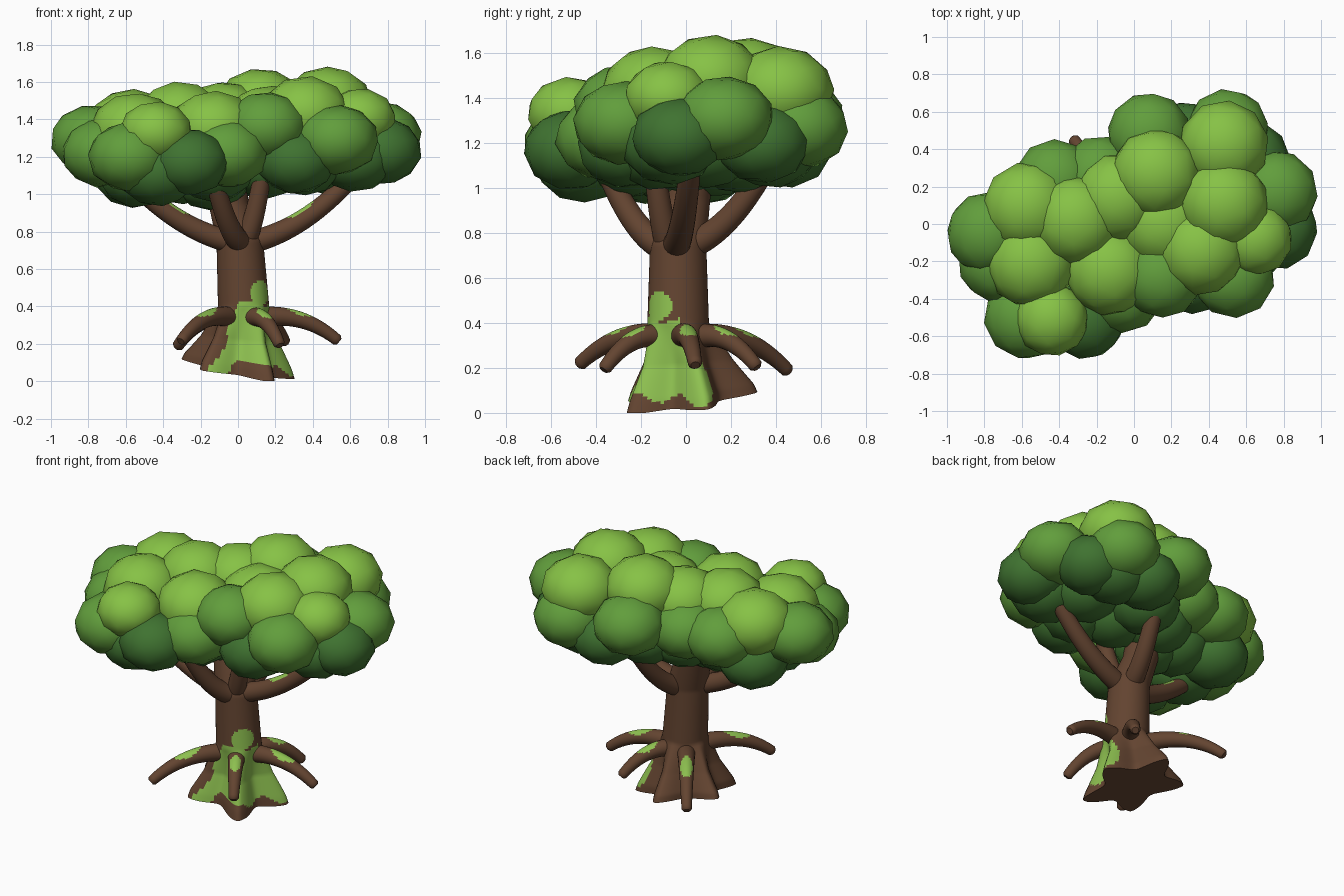
import bpy, bmesh, random
from math import sin, cos, pi, radians
from mathutils import Vector, Matrix

if "Cube" in bpy.data.objects:
    bpy.data.objects.remove(bpy.data.objects["Cube"])

random.seed(4)


def material(name, rgb):
    m = bpy.data.materials.new(name)
    m.diffuse_color = (*rgb, 1)
    m.use_nodes = True
    m.node_tree.nodes["Principled BSDF"].inputs["Base Color"].default_value = m.diffuse_color
    return m


BARK = material("bark", (0.125, 0.058, 0.03))
MOSS = material("moss", (0.27, 0.53, 0.08))
LIGHT = material("leaf_light", (0.24, 0.54, 0.06))
MID = material("leaf_mid", (0.12, 0.34, 0.045))
DARK = material("leaf_dark", (0.05, 0.17, 0.03))


def finish(bm, name, mats):
    bmesh.ops.recalc_face_normals(bm, faces=bm.faces)
    me = bpy.data.meshes.new(name)
    bm.to_mesh(me)
    bm.free()
    for m in mats:
        me.materials.append(m)
    ob = bpy.data.objects.new(name, me)
    bpy.context.collection.objects.link(ob)
    return ob


def skin(rings, name, mossy):
    """Bridge rings of points into a capped tube; mossy(face) picks the moss material."""
    bm = bmesh.new()
    vs = [[bm.verts.new(p) for p in ring] for ring in rings]
    n = len(vs[0])
    for a, b in zip(vs, vs[1:]):
        for i in range(n):
            j = (i + 1) % n
            bm.faces.new((a[i], a[j], b[j], b[i])).smooth = True
    bm.faces.new(vs[0][::-1])
    bm.faces.new(vs[-1])
    bmesh.ops.recalc_face_normals(bm, faces=bm.faces)
    bm.normal_update()
    for f in bm.faces:
        f.material_index = int(mossy(f))
    return finish(bm, name, (BARK, MOSS))


def lookup(table, t):
    """Linear interpolation in rows of (key, values...)."""
    for a, b in zip(table, table[1:]):
        if t <= b[0]:
            k = (t - a[0]) / (b[0] - a[0])
            return [p + (q - p) * k for p, q in zip(a[1:], b[1:])]
    return list(table[-1][1:])


# Trunk profile: z, centre x, centre y, radius
TRUNK = [(0, 0, 0, 0.255), (0.05, 0, 0, 0.245), (0.2, 0.01, -0.01, 0.182),
         (0.4, 0.03, -0.035, 0.137), (0.75, 0.01, -0.035, 0.125),
         (0.95, -0.05, 0, 0.108), (1.15, -0.07, 0.02, 0.1)]
rings = []
for k in range(82):
    z = 1.15 * k / 81
    cx, cy, r = lookup(TRUNK, z)
    fade = max(0, 1 - z / 0.4)           # flared five-lobed foot, tilted underside
    ring = []
    for i in range(100):
        a = 2 * pi * i / 100
        lobe = 1 - 2 * abs(sin(2.5 * (a + radians(55)))) ** 1.3
        rr = r + 0.065 * fade ** 0.8 * lobe
        x, y = cx + rr * cos(a), cy + rr * sin(a)
        tilt = max(0, 0.055 - 0.17 * x + 0.12 * y)
        ring.append((x, y, z + tilt * fade))
    rings.append(ring)


def trunk_moss(f):
    c = f.calc_center_median()
    d = Vector((c.x - 0.02, c.y + 0.03)).normalized()
    side = d.x * 0.68 - d.y * 0.73
    wob = 0.05 * sin(17 * c.z + 9 * c.x) + 0.04 * sin(31 * c.y + 11 * c.x)
    low = side > 0.08 + 1.1 * c.z + 1.5 * wob and 0.05 + wob * 0.8 < c.z < 0.4 + wob * 0.3
    patch = (c - Vector((0.13, -0.12, 0.48))).length < 0.068 + wob * 0.15
    return low or patch


skin(rings, "trunk", trunk_moss)


def limb(name, p0, p1, p2, r0, r1, moss, sides=24, steps=32):
    """Tapered tube along a quadratic curve, with an oval of moss on top around moss (0..1)."""
    rings, mids = [], []
    for k in range(steps + 1):
        t = k / steps
        c = p0 * (1 - t) ** 2 + p1 * 2 * t * (1 - t) + p2 * t * t
        d = ((p1 - p0) * (1 - t) + (p2 - p1) * t).normalized()
        s = d.cross(Vector((0, 0, 1))).normalized()
        u = s.cross(d)
        r = r0 + (r1 - r0) * t
        rings.append([c + (s * cos(a) + u * sin(a)) * r
                      for a in (2 * pi * i / sides for i in range(sides))])
        mids.append(c)
    # rounded-off tip
    rings.append([p2 + d * r1 * 0.4 + (p - p2) * 0.65 for p in rings[-1]])

    def top(f):
        c = f.calc_center_median()
        t = min(range(len(mids)), key=lambda i: (mids[i] - c).length) / steps
        return f.normal.z > 0.55 + 0.4 * ((t - moss) / 0.16) ** 2
    return skin(rings, name, top)


# Upper branches reaching into the crown (end x, end y, moss position; 9 = none)
BRANCHES = {"right": (0.62, 0.02, 0.55), "left": (-0.6, -0.14, 0.6), "front": (-0.13, -0.36, 9),
            "back": (0.13, 0.36, 9), "inner": (0.13, -0.14, 9)}
for name, (x, y, moss) in BRANCHES.items():
    end = Vector((x, y, 1.1))
    start = Vector((0.02 + 0.05 * x, -0.05 + 0.15 * y, 0.74))
    bend = start.lerp(end, 0.52)
    bend.z = 0.8
    limb("branch_" + name, start, bend, end, 0.062, 0.047, moss)

# Drooping arched roots around the trunk (tip positions)
ROOT_ENDS = [(0.53, 0.04, 0.22), (0.25, 0.31, 0.21), (-0.32, 0.45, 0.19),
             (-0.3, -0.47, 0.22), (0.22, -0.36, 0.2)]
hub = Vector((0.02, -0.03, 0.3))
for i, tip in enumerate(ROOT_ENDS):
    end = Vector(tip)
    start = hub + (end - hub).normalized() * 0.05 + Vector((0, 0, 0.04))
    bend = hub.lerp(end, 0.6)
    bend.z = 0.39
    limb(f"arched_root_{i + 1}", start, bend, end, 0.058, 0.031, 0.5)


def clump(name, x, y, z, r, mat):
    """Slightly flattened, smooth low-poly leaf ball."""
    bm = bmesh.new()
    m = (Matrix.Translation((x, y, z)) @ Matrix.Diagonal((r, r, r * 0.84, 1))
         @ Matrix.Rotation(random.uniform(0, 2 * pi), 4, 'Z')
         @ Matrix.Rotation(random.uniform(0, 0.6), 4, 'X'))
    bmesh.ops.create_icosphere(bm, subdivisions=2, radius=1.02, matrix=m)
    for f in bm.faces:
        f.smooth = True
    finish(bm, name, (mat,))


# Light crown clumps, each with a dark one below it on the underside
CROWN = [(-0.57, 0.09, 1.36), (-0.55, -0.21, 1.34), (-0.31, 0.02, 1.4), (-0.13, -0.25, 1.35),
         (-0.44, -0.51, 1.33), (0.12, 0.27, 1.47), (0.48, 0.42, 1.43), (0.48, 0.11, 1.48),
         (0.36, -0.14, 1.43), (0.65, -0.08, 1.4), (-0.08, 0.14, 1.4), (0.16, 0, 1.38)]
for i, (x, y, z) in enumerate(CROWN):
    small = y < -0.5 or x > 0.6
    clump(f"crown_clump_{i + 1}", x, y, z, 0.195 if small else 0.237, LIGHT)
    clump(f"underside_clump_{i + 1}", x * 0.97, y * 0.9, 1.15 + 0.07 * x, 0.215, DARK)

# Mid-green clumps around the rim
RIM = [(0.15, -0.28, 1.36), (-0.78, -0.05, 1.29), (-0.58, -0.5, 1.2), (-0.06, -0.36, 1.22),
       (0.53, -0.28, 1.29), (0.76, 0.17, 1.31), (0.08, 0.48, 1.32), (0.5, 0.5, 1.27),
       (-0.42, 0.23, 1.28), (-0.18, 0.25, 1.28), (-0.72, -0.2, 1.22)]
for i, (x, y, z) in enumerate(RIM):
    clump(f"rim_clump_{i + 1}", x, y, z, 0.22, MID)

# Low dark clumps filling the rim gaps and the belly
LOW = [(0.77, -0.03, 1.23), (-0.26, -0.51, 1.17), (0.31, -0.27, 1.18), (0.62, 0.34, 1.2),
       (0.28, 0.44, 1.18), (-0.14, -0.04, 1.09)]
for i, (x, y, z) in enumerate(LOW):
    clump(f"low_clump_{i + 1}", x, y, z, 0.21, DARK)
